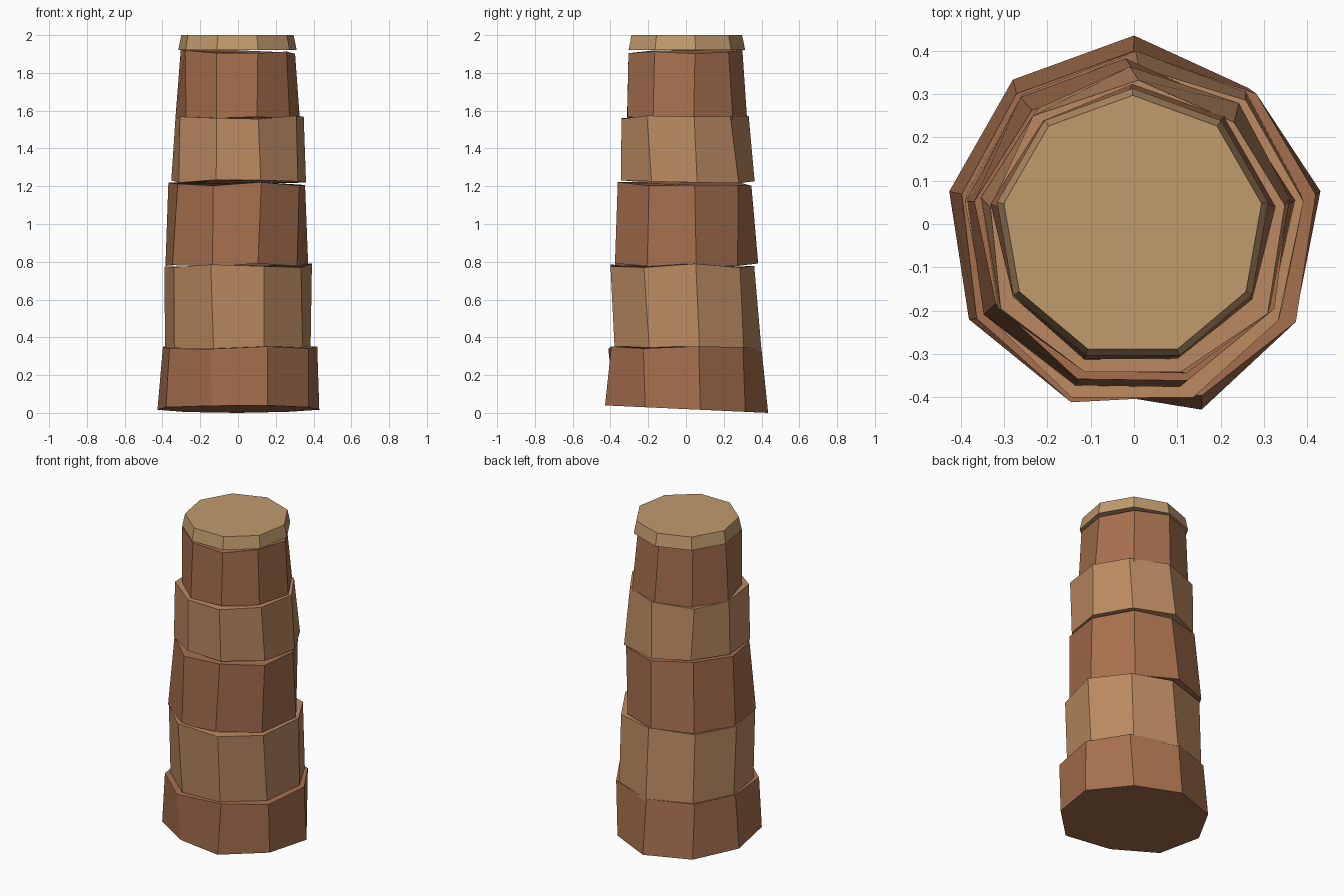
import bpy, bmesh, math, random

if "Cube" in bpy.data.objects:
    bpy.data.objects.remove(bpy.data.objects["Cube"])

random.seed(4)
SIDES = 9


def material(name, rgb):
    m = bpy.data.materials.new(name)
    m.diffuse_color = (*rgb, 1)
    m.use_nodes = True
    m.node_tree.nodes["Principled BSDF"].inputs["Base Color"].default_value = m.diffuse_color
    return m


BARK_DARK = material("dark_bark", (0.38, 0.16, 0.075))
BARK_LIGHT = material("light_bark", (0.50, 0.255, 0.12))
CUT_WOOD = material("cut_wood", (0.53, 0.325, 0.155))


def ring(z, r, cx, cy, tilt=0.0, jitter=0.0):
    """Nine points with one corner at the back, slightly roughened."""
    pts = []
    for k in range(SIDES):
        a = math.radians(90 + 360 / SIDES * k)
        j = [random.uniform(-jitter, jitter) for _ in range(3)]
        x, y = cx + r * math.cos(a) + j[0], cy + r * math.sin(a) + j[1]
        pts.append((x, y, max(0.0, z + tilt * y + j[2])))
    return pts


def segment(name, lower, upper, mat):
    bm = bmesh.new()
    lo = [bm.verts.new(p) for p in lower]
    up = [bm.verts.new(p) for p in upper]
    for i in range(SIDES):
        n = (i + 1) % SIDES
        bm.faces.new((lo[i], lo[n], up[n], up[i]))
    bm.faces.new(lo[::-1])
    bm.faces.new(up)
    bmesh.ops.recalc_face_normals(bm, faces=bm.faces)
    me = bpy.data.meshes.new(name)
    bm.to_mesh(me)
    bm.free()
    me.materials.append(mat)
    ob = bpy.data.objects.new(name, me)
    bpy.context.collection.objects.link(ob)


# Measured base ring: corner radii, higher at the front than at the back
base_radii = [0.435, 0.435, 0.433, 0.44, 0.405, 0.456, 0.431, 0.437, 0.41]
base = []
for k, r in enumerate(base_radii):
    a = math.radians(90 + 40 * k)
    y = r * math.sin(a)
    base.append((r * math.cos(a), y, max(0.0, 0.02 - 0.046 * y)))

# Trunk segments: (z, radius, centre x, centre y) for the lower and upper ring
J = 0.011
trunk = [
    (None, (0.345, 0.418, 0.005, -0.01)),
    ((0.335, 0.40, 0.0, 0.0), (0.78, 0.393, 0.0, -0.025)),
    ((0.785, 0.382, -0.015, -0.01), (1.213, 0.366, 0.0, -0.012)),
    ((1.225, 0.362, 0.0, -0.008), (1.567, 0.347, 0.0, -0.025)),
    ((1.56, 0.326, 0.0, -0.012), (1.912, 0.306, -0.008, -0.01)),
]
for i, (lo, up) in enumerate(trunk):
    lower = ring(*lo, jitter=J) if lo else base
    segment(f"trunk_segment_{i + 1}", lower, ring(*up, jitter=J),
            BARK_LIGHT if i % 2 else BARK_DARK)

# Cut top of the trunk
segment("trunk_top", ring(1.922, 0.318, -0.003, -0.005),
        ring(2.0, 0.302, -0.003, -0.005), CUT_WOOD)
